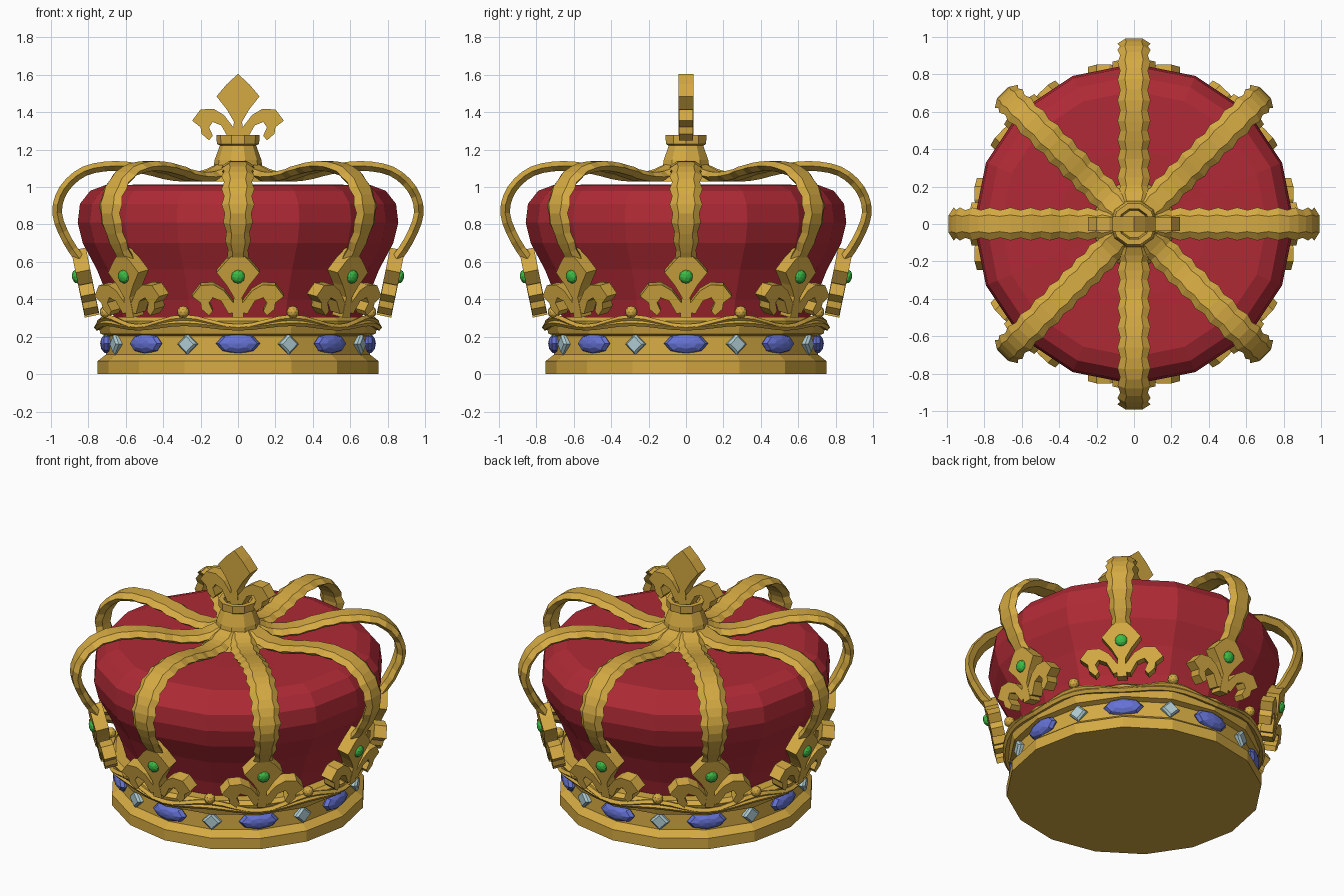
import bpy, bmesh, math
from mathutils import Matrix, Vector

if "Cube" in bpy.data.objects:
    bpy.data.objects.remove(bpy.data.objects["Cube"])

def mat(name, c):
    m = bpy.data.materials.new(name)
    m.diffuse_color = (*c, 1)
    m.use_nodes = True
    m.node_tree.nodes["Principled BSDF"].inputs["Base Color"].default_value = m.diffuse_color
    return m

GOLD = mat("gold", (0.66, 0.40, 0.055))
RED = mat("red_velvet", (0.43, 0.023, 0.036))
BLUE = mat("blue_gem", (0.13, 0.17, 0.66))
GREEN = mat("green_gem", (0.045, 0.50, 0.06))
PALE = mat("pale_gem", (0.43, 0.61, 0.65))
R = lambda a: Matrix.Rotation(a, 4, 'Z')
T = lambda x, y, z: Matrix.Translation((x, y, z))

def finish(name, bm, material):
    bmesh.ops.recalc_face_normals(bm, faces=bm.faces)
    me = bpy.data.meshes.new(name)
    bm.to_mesh(me)
    bm.free()
    me.materials.append(material)
    ob = bpy.data.objects.new(name, me)
    bpy.context.collection.objects.link(ob)
    return ob

def skin(bm, rings, closed=False):
    """Bridge equal rings of points with quads, capping open ends."""
    vs = [[bm.verts.new(p) for p in ring] for ring in rings]
    n = len(vs[0])
    for i in range(len(vs) if closed else len(vs) - 1):
        a, b = vs[i], vs[(i + 1) % len(vs)]
        for j in range(n):
            bm.faces.new((a[j], a[(j + 1) % n], b[(j + 1) % n], b[j]))
    if not closed:
        bm.faces.new(vs[0])
        bm.faces.new(vs[-1])

def lathe(name, profile, sides, material):
    bm = bmesh.new()
    skin(bm, [[(r * math.cos(math.tau * k / sides), r * math.sin(math.tau * k / sides), z)
               for k in range(sides)] for r, z in profile])
    return finish(name, bm, material)

def spline(pts, steps):
    """Catmull-Rom through 2D points."""
    P = [Vector(p) for p in pts]
    P = [2 * P[0] - P[1]] + P + [2 * P[-1] - P[-2]]
    out = []
    for i in range(1, len(P) - 2):
        a, b, c, d = P[i - 1:i + 3]
        for s in range(steps):
            t = s / steps
            out.append(0.5 * (2 * b + (c - a) * t + (2 * a - 5 * b + 4 * c - d) * t * t
                              + (3 * b - a - 3 * c + d) * t ** 3))
    return out + [P[-2]]

# Base band with flared foot and upper moulding
lathe("base_band", [(0.75, 0), (0.75, 0.07), (0.705, 0.105), (0.70, 0.205), (0.735, 0.215),
                    (0.755, 0.285), (0.73, 0.305), (0.62, 0.305)], 16, GOLD)

# Velvet cap
lathe("velvet_cap", [(0.66, 0.29), (0.69, 0.40), (0.755, 0.56), (0.83, 0.70), (0.857, 0.81),
                     (0.845, 0.91), (0.79, 0.98), (0.71, 1.01), (0.4, 1.015), (0.05, 1.01)], 16, RED)

# Eight arches: faceted bands of alternating width
path = spline([(0.82, 0.58), (0.91, 0.71), (0.967, 0.86), (0.93, 0.99), (0.82, 1.085),
               (0.66, 1.113), (0.5, 1.095), (0.35, 1.06), (0.2, 1.06), (0.08, 1.11)], 3)
bm = bmesh.new()
for k in range(8):
    rings = []
    for i, p in enumerate(path):
        d = (path[min(i + 1, len(path) - 1)] - path[max(i - 1, 0)]).normalized()
        n = Vector((d.y, -d.x))                       # outward normal in the r-z plane
        w = (0.088 if i % 2 else 0.074) * min(1, 0.6 + i * 0.06)
        t = 0.026
        sec = [(-w, 0), (-w * 0.55, t), (w * 0.55, t), (w, 0), (w * 0.55, -t), (-w * 0.55, -t)]
        rings.append([R(k * math.pi / 4) @ Vector((p.x + n.x * v, u, p.y + n.y * v)) for u, v in sec])
    skin(bm, rings)
finish("arches", bm, GOLD)

# Hub and open collar under the finial
lathe("hub_collar", [(0.23, 1.03), (0.19, 1.08), (0.13, 1.11), (0.125, 1.145), (0.097, 1.222),
                     (0.113, 1.23), (0.115, 1.278), (0.085, 1.278), (0.075, 1.23)], 10, GOLD)

# Lily ornament: diamond leaf, two curled petals, z = 0 at petal tips
LEAF = [(0, 0.355), (0.06, 0.30), (0.115, 0.235), (0.06, 0.165), (0.022, 0.10), (0.03, -0.01),
        (-0.03, -0.01), (-0.022, 0.10), (-0.06, 0.165), (-0.115, 0.235), (-0.06, 0.30)]
PETAL = [(0.01, 0.02), (0.025, 0.07), (0.075, 0.135), (0.13, 0.168), (0.20, 0.165), (0.245, 0.105),
         (0.20, 0.07), (0.195, 0.035), (0.155, 0.0), (0.135, 0.025), (0.155, 0.07), (0.135, 0.098),
         (0.09, 0.08), (0.05, 0.01)]

def lily(bm, M, half=0.04):
    for pts, h in ((LEAF, half), (PETAL, half * 0.95), ([(-x, z) for x, z in PETAL], half * 0.95)):
        skin(bm, [[M @ Vector((x, y, z)) for x, z in pts] for y in (-h, h)])

bm = bmesh.new()
lily(bm, T(0, 0, 1.25))
finish("finial_lily", bm, GOLD)

LEAN = Matrix.Rotation(math.radians(11.5), 4, 'X')
places = [R(k * math.pi / 4) @ T(0, -0.782, 0.32) @ LEAN for k in range(8)]
bm = bmesh.new()
for M in places:
    lily(bm, M)
finish("rim_lilies", bm, GOLD)

# Green gems on the lilies
bm = bmesh.new()
for M in places:
    bmesh.ops.create_icosphere(bm, subdivisions=2, radius=1, matrix=M @ T(0, -0.04, 0.213)
                               @ Matrix.Diagonal((0.037, 0.025, 0.037, 1)))
finish("green_gems", bm, GREEN)

# Blue oval gems and pale diamond studs around the band
bm = bmesh.new()
for k in range(8):
    bmesh.ops.create_uvsphere(bm, u_segments=8, v_segments=6, radius=1,
                              matrix=R(k * math.pi / 4) @ T(0, -0.695, 0.163)
                              @ Matrix.Diagonal((0.118, 0.042, 0.055, 1))
                              @ Matrix.Rotation(math.pi / 2, 4, 'X'))
finish("blue_gems", bm, BLUE)
bm = bmesh.new()
for k in range(8):
    M = R((k + 0.5) * math.pi / 4) @ T(0, -0.70, 0.16)
    skin(bm, [[M @ Vector((s * x, y, s * z)) for x, z in ((0.056, 0), (0, 0.056), (-0.056, 0), (0, -0.056))]
              for y, s in ((0.03, 1), (-0.012, 1), (-0.025, 0.75))])
finish("pale_gems", bm, PALE)

# Draped trim strands rising to a bead between the lilies
bm = bmesh.new()
for lift, amp in ((0.275, 0.026), (0.262, 0.012)):
    rings = []
    for i in range(64):
        a = math.tau * i / 64
        z = lift - amp * math.cos(8 * a)
        rings.append([R(a) @ Vector((0, -0.75 - 0.02 * math.cos(q), z + 0.018 * math.sin(q)))
                      for q in (math.tau * j / 5 for j in range(5))])
    skin(bm, rings, closed=True)
finish("trim_strands", bm, GOLD)
bm = bmesh.new()
for k in range(8):
    bmesh.ops.create_icosphere(bm, subdivisions=2, radius=0.033,
                               matrix=R((k + 0.5) * math.pi / 4) @ T(0, -0.765, 0.332))
finish("trim_beads", bm, GOLD)
